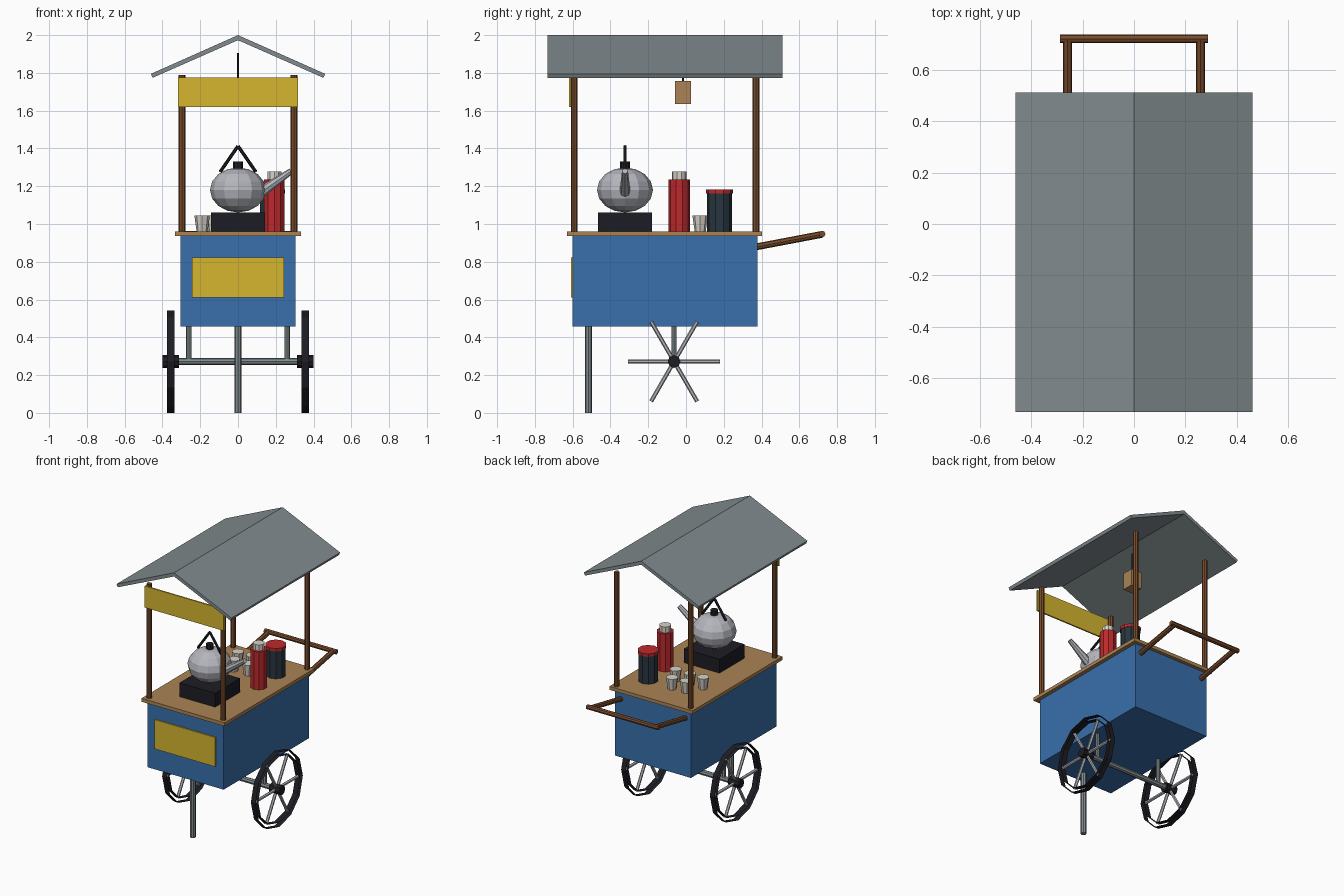
import bpy, bmesh, math
from mathutils import Vector, Matrix

if "Cube" in bpy.data.objects:
    bpy.data.objects.remove(bpy.data.objects["Cube"])

def mat(name, r, g, b):
    m = bpy.data.materials.new(name)
    m.diffuse_color = (r, g, b, 1)
    m.use_nodes = True
    m.node_tree.nodes["Principled BSDF"].inputs["Base Color"].default_value = m.diffuse_color
    return m

BLUE = mat("blue_paint", .04, .16, .41)
YELLOW = mat("yellow_sign", .67, .47, .03)
RED = mat("red_enamel", .51, .022, .025)
SLATE = mat("slate", .021, .036, .05)
BLACK = mat("black_iron", .012, .012, .018)
WOOD = mat("brown_wood", .19, .07, .024)
TAN = mat("tan_wood", .41, .23, .09)
WHITE = mat("off_white", .68, .65, .58)
SILVER = mat("silver", .46, .47, .51)
GREY = mat("zinc_grey", .22, .26, .275)

def finish(name, bm, m):
    me = bpy.data.meshes.new(name)
    bm.to_mesh(me)
    bm.free()
    me.materials.append(m)
    ob = bpy.data.objects.new(name, me)
    bpy.context.collection.objects.link(ob)
    return ob

def box(name, lo, hi, m):
    lo, hi = Vector(lo), Vector(hi)
    bm = bmesh.new()
    bmesh.ops.create_cube(bm, size=1, matrix=Matrix.Translation((lo + hi) / 2)
                          @ Matrix.Diagonal((*(hi - lo), 1)))
    return finish(name, bm, m)

def rod(name, a, b, r, m, r2=None, n=8, caps=True):
    """Cylinder or cone running from point a to point b."""
    a, b = Vector(a), Vector(b)
    d = b - a
    bm = bmesh.new()
    bmesh.ops.create_cone(bm, cap_ends=caps, segments=n, radius1=r,
                          radius2=r if r2 is None else r2, depth=d.length,
                          matrix=Matrix.Translation((a + b) / 2)
                          @ d.to_track_quat('Z', 'Y').to_matrix().to_4x4())
    return finish(name, bm, m)

# Cabinet, counter and signs
box("cabinet", (-.305, -.6, .457), (.305, .378, .938), BLUE)
box("counter", (-.333, -.63, .936), (.333, .403, .961), TAN)
box("front_panel", (-.243, -.609, .61), (.243, -.6, .822), YELLOW)
box("top_sign", (-.317, -.619, 1.62), (.317, -.608, 1.775), YELLOW)

# Roof posts
for sx in (-1, 1):
    for y in (-.592, .37):
        rod("roof_post", (sx * .297, y, .95), (sx * .297, y, 1.79), .018, WOOD)

# Gabled roof, extruded along y
bm = bmesh.new()
profile = [(0, 2), (.461, 1.795), (.452, 1.774), (0, 1.973), (-.452, 1.774), (-.461, 1.795)]
rings = [[bm.verts.new((x, y, z)) for x, z in profile] for y in (-.733, .512)]
for i in range(6):
    j = (i + 1) % 6
    bm.faces.new((rings[0][i], rings[0][j], rings[1][j], rings[1][i]))
for r in rings:
    bm.faces.new((r[0], r[1], r[2], r[3]))
    bm.faces.new((r[0], r[3], r[4], r[5]))
bmesh.ops.recalc_face_normals(bm, faces=bm.faces)
finish("roof", bm, GREY)

# Hanging lantern
rod("lantern_cord", (0, -.016, 1.75), (0, -.016, 1.905), .005, BLACK, n=6)
box("lantern", (-.042, -.058, 1.635), (.042, .026, 1.757), TAN)

# Push handle
for sx in (-1, 1):
    rod("handle_arm", (sx * .259, .34, .873), (sx * .259, .72, .945), .018, WOOD)
rod("handle_bar", (-.288, .721, .947), (.288, .721, .947), .017, WOOD)

# Undercarriage
WY, WZ = -.063, .272
rod("front_leg", (0, -.516, 0), (0, -.516, .46), .019, GREY)
rod("axle", (-.36, WY, WZ), (.36, WY, WZ), .019, GREY)
for sx in (-1, 1):
    rod("axle_strut", (sx * .26, WY, WZ), (sx * .26, WY, .46), .014, GREY)

    # Wheel: two open bands, hub and six spokes
    x = sx * .356
    for label, r in (("tyre_outer_band", .271), ("tyre_inner_band", .24)):
        rod(label, (x - .019, WY, .271), (x + .019, WY, .271), r, BLACK, n=12, caps=False)
    rod("hub", (x - .043, WY, WZ), (x + .043, WY, WZ), .034, BLACK)
    for k in range(6):
        a = k * math.pi / 3
        rod("spoke", (x, WY, WZ), (x, WY + .244 * math.cos(a), WZ + .244 * math.sin(a)),
            .011, SILVER, n=6)

# Stove and kettle
KY = -.323
box("stove", (-.143, KY - .143, .96), (.143, KY + .143, 1.062), BLACK)
bm = bmesh.new()
bmesh.ops.create_uvsphere(bm, u_segments=12, v_segments=8, radius=1,
                          matrix=Matrix.Translation((0, KY, 1.18))
                          @ Matrix.Diagonal((.148, .148, .119, 1)))
finish("kettle_body", bm, SILVER)
rod("kettle_knob", (0, KY, 1.285), (0, KY, 1.33), .026, BLACK)
rod("kettle_spout", (.11, KY, 1.16), (.281, KY, 1.28), .03, SILVER, r2=.016)
for sx in (-1, 1):
    rod("kettle_handle", (sx * .095, KY, 1.275), (0, KY, 1.413), .009, BLACK, n=6)

# Flask and canister
rod("flask", (.192, -.036, .96), (.192, -.036, 1.236), .057, RED, n=10)
rod("flask_cap", (.192, -.036, 1.236), (.192, -.036, 1.279), .039, WHITE, n=10)
rod("canister", (.18, .177, .96), (.18, .177, 1.162), .067, SLATE, n=10)
rod("canister_lid", (.18, .177, 1.162), (.18, .177, 1.183), .071, RED, n=10)

# Cups
for x, y in ((-.19, .075), (-.085, .075), (.03, .075), (-.13, .185), (-.025, .195)):
    rod("cup", (x, y, .96), (x, y, 1.045), .029, WHITE, r2=.041)
